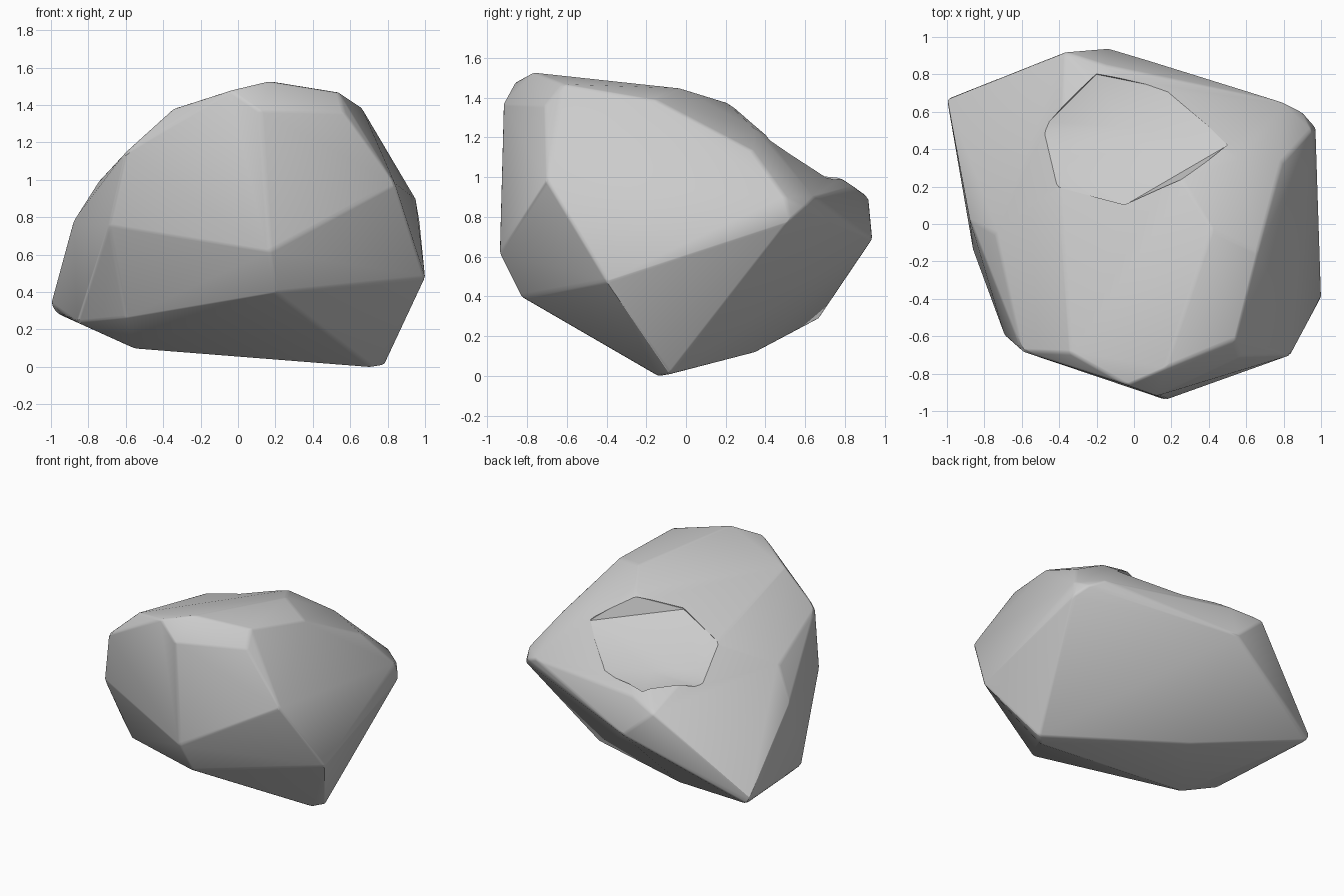
import bpy
import bmesh
import math
from mathutils import Vector

default = bpy.data.objects.get("Cube")
if default:
    bpy.data.objects.remove(default, do_unlink=True)

# Stone colour
stone = bpy.data.materials.new("stone_grey")
stone.use_nodes = True
colour = (0.6, 0.6, 0.6, 1)
stone.diffuse_color = colour
shader = next(n for n in stone.node_tree.nodes if n.type == 'BSDF_PRINCIPLED')
shader.inputs["Base Color"].default_value = colour
shader.inputs["Roughness"].default_value = 0.8


def hull_object(name, points):
    """Wrap corner points in a faceted convex shell."""
    bm = bmesh.new()
    for p in points:
        bm.verts.new(p)
    result = bmesh.ops.convex_hull(bm, input=bm.verts[:])
    loose = [g for g in result["geom_interior"] if isinstance(g, bmesh.types.BMVert)]
    bmesh.ops.delete(bm, geom=loose, context='VERTS')
    bmesh.ops.dissolve_limit(bm, angle_limit=math.radians(3),
                             verts=bm.verts[:], edges=bm.edges[:])
    bmesh.ops.recalc_face_normals(bm, faces=bm.faces[:])
    mesh = bpy.data.meshes.new(name)
    bm.to_mesh(mesh)
    bm.free()
    mesh.materials.append(stone)
    obj = bpy.data.objects.new(name, mesh)
    bpy.context.collection.objects.link(obj)
    return obj


# Underside and widest corners
base = [(.72, -.14, 0), (.78, -.08, .01), (1, -.4, .48), (.2, -.83, .4),
        (-.55, -.15, .1), (-.6, -.4, .265), (-.86, -.14, .24),
        (-1, .67, .34), (-.97, .67, .29), (-.2, .35, .12)]
# Front cheeks and rounded brow
front = [(.84, -.7, .98), (.17, -.94, .62), (-.69, -.6, .76),
         (-.6, -.68, 1.15), (-.34, -.69, 1.385), (.12, -.92, 1.37),
         (-.04, -.86, 1.48), (.17, -.77, 1.53), (.54, -.62, 1.47),
         (.57, -.71, 1.36)]
# Sloping crown, sides and back ridge
crown = [(.66, -.15, 1.39), (.79, .33, 1.14), (.97, .52, .78),
         (.95, .5, .9), (.9, .6, .85), (.8, .65, .9), (-.13, .94, .69),
         (-.37, .92, .9), (-.15, .85, .95), (.28, .2, 1.38),
         (.42, -.03, 1.45), (.56, .34, 1.25), (-.88, .03, .78),
         (-.74, -.05, 1.0), (-.4, .2, 1.175), (-.08, .08, 1.29)]
rock = hull_object("rock", base + front + crown)

# Shallow hollow on the rear slope
rim = [(-.42, .2, 1.17), (-.05, .1, 1.29), (.28, .25, 1.36), (.5, .42, 1.18),
       (.2, .72, 1.0), (-.2, .8, .97), (-.5, .5, .99)]
floor = [(-.35, .36, 1.03), (-.08, .52, .99), (.02, .24, 1.2)]
raised = [Vector(p) + Vector((0, .1, .35)) for p in rim]
hollow = hull_object("hollow_cutter", rim + floor + raised)
hollow.hide_render = True

# Worn edges, then the hollow
bevel = rock.modifiers.new("worn_edges", 'BEVEL')
bevel.width = 0.015
bevel.segments = 2
bevel.limit_method = 'ANGLE'
bevel.angle_limit = math.radians(15)
cut = rock.modifiers.new("hollow", 'BOOLEAN')
cut.operation = 'DIFFERENCE'
cut.solver = 'EXACT'
cut.object = hollow

for o in bpy.context.selected_objects:
    o.select_set(False)
rock.select_set(True)
bpy.context.view_layer.objects.active = rock
for name in ("worn_edges", "hollow"):
    bpy.ops.object.modifier_apply(modifier=name)
bpy.data.objects.remove(hollow, do_unlink=True)
bpy.ops.object.shade_smooth_by_angle(angle=math.radians(28))

# Rest the lowest point on the ground
low = min(v.co.z for v in rock.data.vertices)
for v in rock.data.vertices:
    v.co.z -= low
